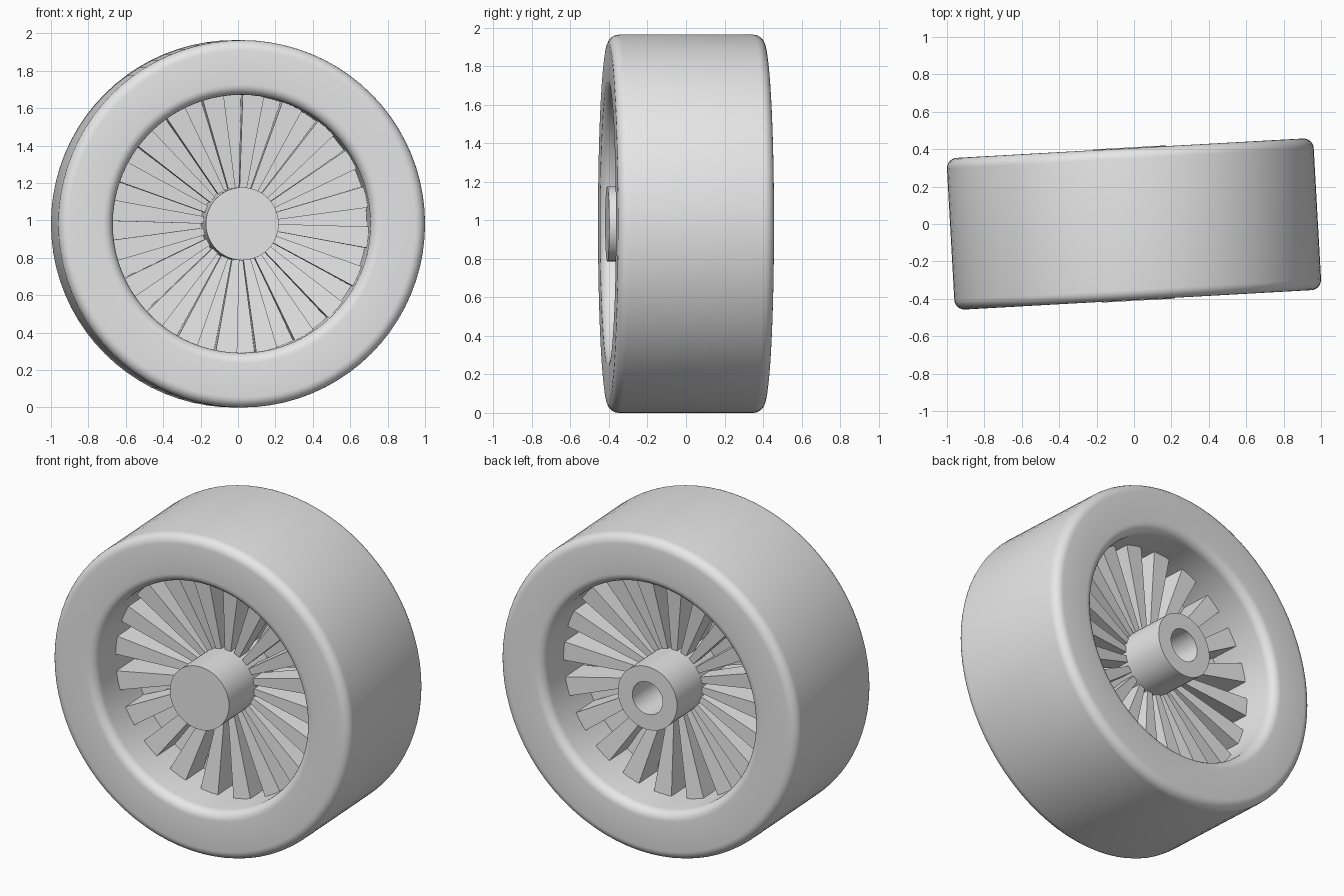
import bpy
import bmesh
from math import radians, sin, cos, tau
from mathutils import Matrix

cube = bpy.data.objects.get("Cube")
if cube:
    bpy.data.objects.remove(cube, do_unlink=True)

RADIUS, HALF_WIDTH, OPENING = 0.982, 0.406, 0.69
HUB_RADIUS, HUB_HALF, BORE = 0.195, 0.41, 0.10
BLADES = 20
PLACE = Matrix.Translation((0, 0, RADIUS)) @ Matrix.Rotation(radians(3.2), 4, "Z")

grey = bpy.data.materials.new("plain grey")
grey.use_nodes = True
grey.diffuse_color = (0.8, 0.8, 0.8, 1)
grey.node_tree.nodes["Principled BSDF"].inputs["Base Color"].default_value = (0.8, 0.8, 0.8, 1)


def finish(name, bm, smooth):
    bmesh.ops.recalc_face_normals(bm, faces=bm.faces)
    mesh = bpy.data.meshes.new(name)
    bm.to_mesh(mesh)
    bm.free()
    mesh.materials.append(grey)
    obj = bpy.data.objects.new(name, mesh)
    bpy.context.collection.objects.link(obj)
    obj.matrix_world = PLACE
    if smooth:
        bpy.ops.object.select_all(action="DESELECT")
        obj.select_set(True)
        bpy.context.view_layer.objects.active = obj
        bpy.ops.object.shade_smooth_by_angle(angle=radians(35))
    return obj


def lathe(name, profile, steps, closed):
    """Spin a (radius, y) profile around the axle."""
    bm = bmesh.new()
    verts = [bm.verts.new((r, y, 0)) for r, y in profile]
    edges = [bm.edges.new(pair) for pair in zip(verts, verts[1:])]
    if closed:
        edges.append(bm.edges.new((verts[-1], verts[0])))
    bmesh.ops.spin(bm, geom=verts + edges, cent=(0, 0, 0), axis=(0, 1, 0),
                   angle=tau, steps=steps, use_merge=False)
    bmesh.ops.remove_doubles(bm, verts=bm.verts, dist=0.0001)
    return finish(name, bm, True)


def rounded_section(inner, outer, half, bevel, steps=6):
    """Rounded rectangle cross-section of the tyre."""
    points = []
    corners = [(outer, half), (inner, half), (inner, -half), (outer, -half)]
    for i, (r, y) in enumerate(corners):
        cr = r - bevel if r == outer else r + bevel
        cy = y - bevel if y > 0 else y + bevel
        for k in range(steps + 1):
            a = radians(90) * (i + k / steps)
            points.append((cr + bevel * cos(a), cy + bevel * sin(a)))
    return points


# Tyre with rounded shoulders and a straight inner wall
lathe("tyre", rounded_section(OPENING, RADIUS, HALF_WIDTH, 0.055), 80, True)

# Hub: solid cap in front, blind bore at the back
lathe("hub", [(0, -HUB_HALF), (HUB_RADIUS, -HUB_HALF), (HUB_RADIUS, HUB_HALF),
              (BORE, HUB_HALF), (BORE, -0.3), (0, -0.3)], 48, False)


# Two staggered rows of blades, each a box that tapers towards the hub
def blade_row(name, side, first_angle):
    bm = bmesh.new()
    middle = side * 0.095
    for i in range(BLADES):
        turn = Matrix.Rotation(-radians(first_angle + i * 360 / BLADES), 4, "Y")
        made = bmesh.ops.create_cube(bm, size=1)["verts"]
        for v in made:
            tip = v.co.x > 0
            v.co.x = OPENING + 0.01 if tip else HUB_RADIUS - 0.02
            v.co.y = middle + v.co.y * (0.19 if tip else 0.09)
            v.co.z *= 0.116 if tip else 0.036
        bmesh.ops.transform(bm, matrix=turn, verts=made)
    finish(name, bm, False)


blade_row("front_blades", -1, 84)
blade_row("back_blades", 1, 93)
